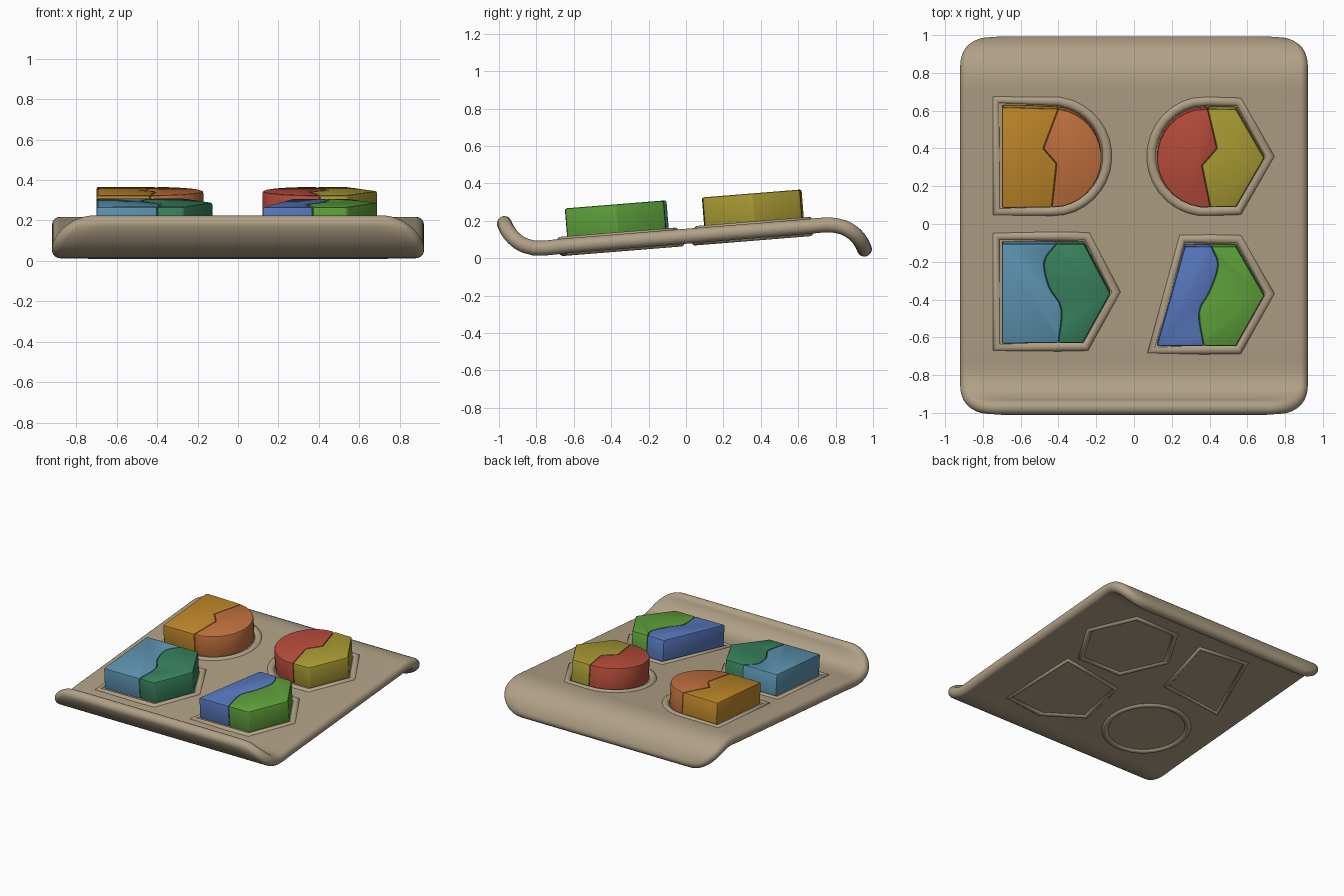
import bpy, bmesh, math
from mathutils import Vector, Matrix

cube = bpy.data.objects.get("Cube")
if cube:
    bpy.data.objects.remove(cube, do_unlink=True)

SLOPE = math.atan(0.08)
MID_Z = 0.117
TILT = Matrix.Translation((0, 0, MID_Z)) @ Matrix.Rotation(SLOPE, 4, 'X')
HALF = 0.04        # half the tray thickness
WIDTH = 0.92       # half the tray width
CORNER = 0.21


def material(name, r, g, b):
    lin = [((c / 255 + 0.055) / 1.055) ** 2.4 for c in (r, g, b)] + [1]
    m = bpy.data.materials.new(name)
    m.use_nodes = True
    m.diffuse_color = lin
    bsdf = m.node_tree.nodes["Principled BSDF"]
    bsdf.inputs["Base Color"].default_value = lin
    bsdf.inputs["Roughness"].default_value = 0.7
    return m


def add_object(name, data, mat, matrix=None):
    ob = bpy.data.objects.new(name, data)
    bpy.context.collection.objects.link(ob)
    data.materials.append(mat)
    if matrix:
        ob.matrix_world = matrix
    return ob


def spline(points, steps=6):
    """Smooth path through the points."""
    p = [Vector(q) for q in points]
    p = [2 * p[0] - p[1]] + p + [2 * p[-1] - p[-2]]
    out = []
    for a, b, c, d in zip(p, p[1:], p[2:], p[3:]):
        for i in range(steps):
            t = i / steps
            out.append(0.5 * (2 * b + (c - a) * t + (2 * a - 5 * b + 4 * c - d) * t * t
                              + (3 * b - a - 3 * c + d) * t ** 3))
    return out + [p[-2]]


def arc(cx, cy, r, start, end, n=16):
    angles = [math.radians(start + (end - start) * i / n) for i in range(n + 1)]
    return [Vector((cx + r * math.cos(a), cy + r * math.sin(a))) for a in angles]


def vecs(*pts):
    return [Vector(p) for p in pts]


# Tray: a sheet bent along a side profile, with rounded rim and corners
def build_tray(mat):
    line = lambda y: (y, MID_Z + 0.08 * y)
    front = spline([(-.985, .222), (-.955, .15), (-.905, .092), (-.84, .06),
                    (-.77, .053), line(-.66)])
    back = spline([line(.66), (.76, .178), (.84, .165), (.905, .125),
                   (.945, .07), (.965, .01)])
    path = front + back
    lengths = [0]
    for a, b in zip(path, path[1:]):
        lengths.append(lengths[-1] + (b - a).length)
    total = lengths[-1]

    def at(s):
        i = 0
        while i < len(path) - 2 and lengths[i + 1] < s:
            i += 1
        return path[i].lerp(path[i + 1], (s - lengths[i]) / (lengths[i + 1] - lengths[i]))

    ease = [1 - math.cos(math.pi / 2 * i / 16) for i in range(17)]
    ends = [CORNER * e for e in ease]
    n = 40
    rows = ends + [CORNER + (total - 2 * CORNER) * i / n for i in range(1, n)]
    rows += [total - e for e in reversed(ends)]
    rim = [HALF / WIDTH * (1 - math.cos(math.pi / 2 * i / 8)) for i in range(9)]
    cols = [-1 + e for e in rim] + [-.85 + .1 * i for i in range(18)] + [1 - e for e in reversed(rim)]

    bm = bmesh.new()
    for side in (1, -1):
        grid = []
        for s in rows:
            p = at(s)
            tangent = (at(min(s + .01, total)) - at(max(s - .01, 0))).normalized()
            normal = Vector((-tangent.y, tangent.x))
            near = min(s, total - s)
            w = WIDTH
            if near < CORNER:
                w += math.sqrt(max(0, CORNER ** 2 - (CORNER - near) ** 2)) - CORNER
            ring = []
            for t in cols:
                x = t * w
                qx, qy = abs(x) - WIDTH + CORNER, CORNER - near
                dist = CORNER - math.hypot(max(qx, 0), max(qy, 0)) - min(max(qx, qy), 0)
                dist = min(max(dist, 0), HALF)
                h = side * math.sqrt(max(0, HALF ** 2 - (HALF - dist) ** 2))
                q = p + normal * h
                ring.append(bm.verts.new((x, q.x, q.y)))
            grid.append(ring)
        for r0, r1 in zip(grid, grid[1:]):
            for j in range(len(cols) - 1):
                bm.faces.new((r0[j], r0[j + 1], r1[j + 1], r1[j]))
    bmesh.ops.remove_doubles(bm, verts=bm.verts, dist=0.0002)
    bmesh.ops.recalc_face_normals(bm, faces=bm.faces)
    for f in bm.faces:
        f.smooth = True
    me = bpy.data.meshes.new("tray")
    bm.to_mesh(me)
    bm.free()
    add_object("tray", me, mat)


# Block half: extruded outline with softened edges
def build_block(name, outline, mat, bottom=0.0, top=0.2):
    bm = bmesh.new()
    shift = 0.2 * math.sin(SLOPE)
    base = bm.faces.new([bm.verts.new((p.x, p.y + shift, bottom)) for p in outline])
    out = bmesh.ops.extrude_face_region(bm, geom=[base])
    moved = [v for v in out["geom"] if isinstance(v, bmesh.types.BMVert)]
    bmesh.ops.translate(bm, verts=moved, vec=(0, 0, top - bottom))
    bmesh.ops.recalc_face_normals(bm, faces=bm.faces)
    sharp = [e for e in bm.edges if e.calc_face_angle(0) > math.radians(35)]
    bmesh.ops.bevel(bm, geom=sharp, offset=0.01, segments=2, profile=0.5, affect='EDGES')
    me = bpy.data.meshes.new(name)
    bm.to_mesh(me)
    bm.free()
    ob = add_object(name, me, mat, TILT)
    bpy.ops.object.select_all(action='DESELECT')
    ob.select_set(True)
    bpy.context.view_layer.objects.active = ob
    bpy.ops.object.shade_smooth_by_angle(angle=math.radians(35))


# Ridge: rounded bead half sunk in the tray
def build_ridge(name, outline, height, mat, radius=0.03):
    cu = bpy.data.curves.new(name, 'CURVE')
    cu.dimensions = '3D'
    cu.bevel_depth = radius
    cu.bevel_resolution = 3
    sp = cu.splines.new('POLY')
    sp.points.add(len(outline) - 1)
    for pt, p in zip(sp.points, outline):
        pt.co = (p.x, p.y, height, 1)
    sp.use_cyclic_u = True
    add_object(name, cu, mat, TILT)


def grow(outline, amount):
    xs, ys = [p.x for p in outline], [p.y for p in outline]
    c = Vector(((min(xs) + max(xs)) / 2, (min(ys) + max(ys)) / 2))
    kx = 1 + 2 * amount / (max(xs) - min(xs))
    ky = 1 + 2 * amount / (max(ys) - min(ys))
    return [Vector((c.x + (p.x - c.x) * kx, c.y + (p.y - c.y) * ky + 0.013)) for p in outline]


tan = material("tan", 176, 160, 134)
build_tray(tan)

# Each block: left outline (bottom to top), seam (top to bottom), right outline (top to bottom)
blocks = {
    "back_right": (
        vecs((-.70, .085), (-.70, .62)),
        vecs((-.40, .612), (-.48, .40), (-.41, .32), (-.435, .087)),
        arc(-.435, .35, .264, 80, -88),
        ("amber", 192, 135, 42), ("terracotta", 194, 113, 62)),
    "back_left": (
        arc(.385, .35, .264, 274, 92),
        vecs((.39, .612), (.44, .40), (.36, .31), (.405, .088)),
        vecs((.54, .61), (.69, .35), (.54, .09)),
        ("red", 184, 77, 60), ("mustard", 170, 155, 52)),
    "front_right": (
        vecs((-.70, -.635), (-.70, -.105)),
        spline([(-.41, -.105), (-.475, -.20), (-.45, -.335), (-.385, -.45), (-.40, -.632)], 4),
        vecs((-.265, -.105), (-.125, -.37), (-.27, -.632)),
        ("sky_blue", 93, 148, 177), ("teal", 57, 131, 95)),
    "front_left": (
        vecs((.12, -.65), (.27, -.118)),
        spline([(.41, -.12), (.445, -.22), (.40, -.36), (.345, -.47), (.37, -.648)], 4),
        vecs((.54, -.12), (.69, -.38), (.54, -.648)),
        ("blue", 88, 120, 190), ("green", 95, 161, 59)),
}
for name, (left, seam, right, col_a, col_b) in blocks.items():
    if (left[-1] - seam[0]).length < 0.03:
        left[-1:] = []
        left[:1] = []
    if (right[0] - seam[0]).length < 0.03:
        right = right[1:-1]
    build_block(name + "_block_" + col_a[0], left + seam, material(*col_a))
    build_block(name + "_block_" + col_b[0], right + seam[::-1], material(*col_b))
    build_ridge(name + "_upper_ridge", grow(left + [seam[0]] + right + [seam[-1]], 0.03), 0.022, tan)

# Outline beads on the underside
undersides = {
    "hexagon": arc(.35, .35, .35, 0, 300, 5),
    "circle": arc(-.42, -.37, .29, 0, 350, 35),
    "pentagon": vecs((.61, -.63), (.58, -.03), (.08, -.11), (.02, -.50), (.30, -.66)),
    "quad": vecs((-.08, .62), (-.46, .66), (-.70, .06), (-.19, .12)),
}
for name, outline in undersides.items():
    build_ridge(name + "_lower_ridge", outline, -0.028, tan, 0.026)
